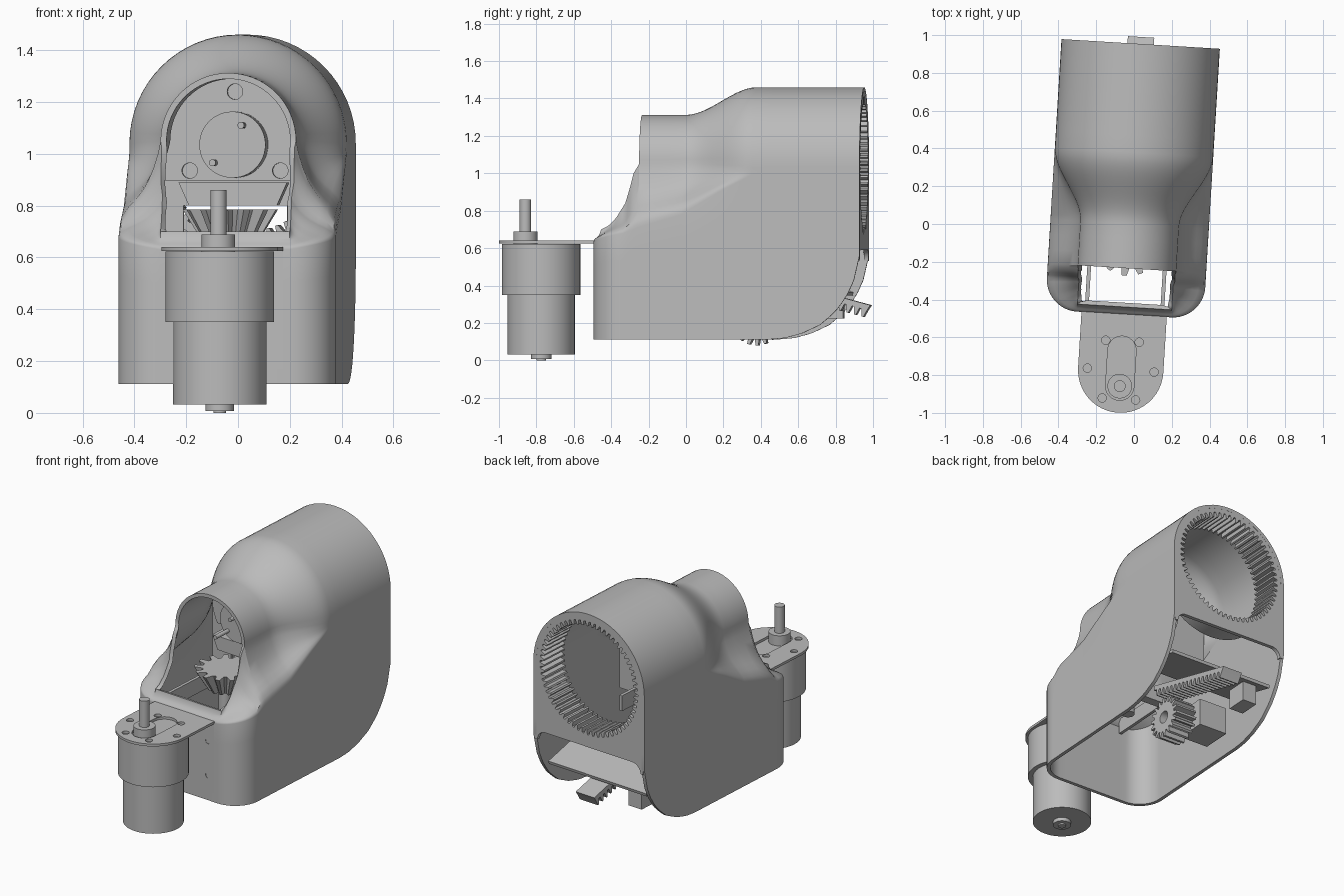
import bpy, bmesh
from math import sin, cos, pi, radians
from mathutils import Matrix, Vector

cube = bpy.data.objects.get("Cube")
if cube:
    bpy.data.objects.remove(cube, do_unlink=True)

grey = bpy.data.materials.new("plain_grey")
grey.use_nodes = True
grey.diffuse_color = (0.5, 0.5, 0.5, 1)
for node in grey.node_tree.nodes:
    if node.type == 'BSDF_PRINCIPLED':
        node.inputs["Base Color"].default_value = (0.5, 0.5, 0.5, 1)

# The whole assembly is turned slightly about the vertical axis
PLACE = Matrix.Translation((-0.023, 0, 0)) @ Matrix.Rotation(radians(-3.5), 4, 'Z')
XZ = Matrix.Rotation(pi / 2, 4, 'X')          # outline stands facing the front
YZ = Matrix.Rotation(pi / 2, 4, 'Z') @ XZ     # outline stands facing the side


def finish(obj, name, matrix):
    """Apply modifiers, clean up, colour, shade and place an object."""
    obj.name = name
    bpy.ops.object.select_all(action='DESELECT')
    obj.select_set(True)
    bpy.context.view_layer.objects.active = obj
    bpy.ops.object.convert(target='MESH')
    obj = bpy.context.view_layer.objects.active
    bm = bmesh.new()
    bm.from_mesh(obj.data)
    bmesh.ops.remove_doubles(bm, verts=bm.verts, dist=1e-5)
    bmesh.ops.recalc_face_normals(bm, faces=bm.faces)
    bm.to_mesh(obj.data)
    bm.free()
    obj.data.materials.clear()
    obj.data.materials.append(grey)
    bpy.ops.object.shade_smooth_by_angle(angle=radians(32))
    obj.matrix_world = PLACE @ matrix


def mesh_object(name, bm, matrix=Matrix(), modifiers=()):
    me = bpy.data.meshes.new(name)
    bm.to_mesh(me)
    bm.free()
    obj = bpy.data.objects.new(name, me)
    bpy.context.collection.objects.link(obj)
    for kind, settings in modifiers:
        mod = obj.modifiers.new(kind, kind)
        for key, value in settings.items():
            setattr(mod, key, value)
    finish(obj, name, matrix)


def plate(name, outlines, depth, matrix):
    """Extruded flat outline; inner outlines become holes."""
    cu = bpy.data.curves.new(name, 'CURVE')
    cu.dimensions = '2D'
    cu.fill_mode = 'BOTH'
    cu.extrude = depth / 2
    for pts in outlines:
        sp = cu.splines.new('POLY')
        sp.points.add(len(pts) - 1)
        for p, (x, y) in zip(sp.points, pts):
            p.co = (x, y, 0, 1)
        sp.use_cyclic_u = True
    obj = bpy.data.objects.new(name, cu)
    bpy.context.collection.objects.link(obj)
    finish(obj, name, matrix)


def cylinder(name, r, z0, z1, matrix=Matrix()):
    bm = bmesh.new()
    bmesh.ops.create_cone(bm, cap_ends=True, segments=48, radius1=r, radius2=r, depth=z1 - z0)
    bmesh.ops.translate(bm, verts=bm.verts, vec=(0, 0, (z0 + z1) / 2))
    mesh_object(name, bm, matrix)


def box(name, centre, size, tilt=0):
    bm = bmesh.new()
    bmesh.ops.create_cube(bm, size=1)
    bmesh.ops.scale(bm, verts=bm.verts, vec=size)
    mesh_object(name, bm, Matrix.Translation(centre) @ Matrix.Rotation(radians(tilt), 4, 'X'))


def arc(cx, cy, r, a0, a1, n=24):
    angles = [radians(a0 + (a1 - a0) * i / n) for i in range(n + 1)]
    return [(cx + r * cos(a), cy + r * sin(a)) for a in angles]


def circle(cx, cy, r, n=24):
    return arc(cx, cy, r, 0, 360, n)[:-1]


def gear(n, root, tip, cy=0.0):
    pts = []
    for i in range(n):
        for f, r in ((0.0, root), (0.3, root), (0.45, tip), (0.75, tip)):
            a = 2 * pi * (i + f) / n
            pts.append((r * cos(a), cy + r * sin(a)))
    return pts


def interp(table, v):
    if v <= table[0][0]:
        return table[0][1]
    for (a, p), (b, q) in zip(table, table[1:]):
        if v <= b:
            return p + (q - p) * (v - a) / (b - a)
    return table[-1][1]


def at(x, y, z):
    return Matrix.Translation((x, y, z))


# Housing shell: columns run from the front centre round the corner to the back
HALF, NECK = 0.42, 0.262
RIM = [(-0.44, 0.70), (-0.40, 0.72), (-0.36, 0.76), (-0.31, 0.84), (-0.285, 0.92),
       (-0.265, 1.0), (-0.235, 1.05)]
SHOULDER = [(-0.44, 0.63), (-0.31, 0.68), (-0.235, 0.71), (0, 0.78), (0.2, 0.9), (0.38, 0.99)]
BELLY = [(0.47, 0.112), (0.55, 0.118), (0.645, 0.143), (0.745, 0.19), (0.825, 0.26),
         (0.885, 0.34), (0.93, 0.44), (0.955, 0.56)]
FLARE = [(0, 0), (0.01, 0.06), (0.05, 0.14), (0.22, 0.25), (0.4, 0.34), (0.58, 0.45),
         (0.7, 0.55), (0.82, 0.68), (0.94, 0.86), (1, 1)]


def lower(outer, inner, top, bottom=0.112):
    """Wall from the bottom to the shoulder, then a concave flare to the neck."""
    shoulder = interp(SHOULDER, inner[1])
    wall = [(*outer, bottom + (shoulder - bottom) * i / 4) for i in range(4)]
    o, i = Vector(outer), Vector(inner)
    return wall + [(*o.lerp(i, f), shoulder + g * (top - shoulder)) for f, g in FLARE]


columns = []
for i in range(6):
    x = 0.05 * i
    columns.append(lower((x, -0.48), (x, -0.44), 0.70))
for i in range(1, 13):
    a = pi / 2 * i / 12
    y = -0.44 + 0.13 * i / 12
    columns.append(lower((0.25 + 0.17 * sin(a), -0.31 - 0.17 * cos(a)), (0.25, y), interp(RIM, y)))
for y in (-0.295, -0.28, -0.265, -0.25):
    columns.append(lower((HALF, y), (NECK - 0.005, y), interp(RIM, y)))
back_ys = [-0.235, -0.16, -0.08] + [0.38 * i / 14 for i in range(15)] + \
          [0.47 + 0.485 * i / 16 for i in range(17)]
for y in back_ys:
    t = min(1, max(0, y / 0.38))
    b = t * t * (3 - 2 * t)
    neck = NECK + (HALF - NECK) * b
    mid = 1.05 - 0.01 * b
    col = lower((HALF, y), (neck, y), mid, interp(BELLY, y))
    col += [(x, y, z) for x, z in arc(0, mid, neck, 0, 90, 16)[1:]]
    columns.append(col)

bm = bmesh.new()
grid = [[bm.verts.new(p) for p in col] for col in columns]
for c, d in zip(grid, grid[1:]):
    for r in range(min(len(c), len(d)) - 1):
        bm.faces.new((c[r], d[r], d[r + 1], c[r + 1]))
mesh_object("housing_shell", bm, Matrix(), [
    ('MIRROR', dict(use_clip=True, merge_threshold=0.001)),
    ('SOLIDIFY', dict(thickness=0.023, offset=-1, use_even_offset=False))])

# Back wall with the internal ring gear
ring = gear(60, 0.37, 0.34, 1.04)
corner = arc(-0.33, 0.53, 0.06, 180, 90, 8)
back = arc(0, 1.04, 0.41, 0, 180, 48) + [(-0.41, 0.53)] + corner
back += [(-x, y) for x, y in reversed(corner)] + [(0.41, 0.53)]
plate("back_wall", [back, ring], 0.025, at(0, 0.942, 0) @ XZ)
plate("ring_gear", [circle(0, 1.04, 0.405, 64), ring], 0.18, at(0, 0.85, 0) @ XZ)

# Motor bracket: drilled top plate and a flange let into the front wall
holes = [circle(0.177 * cos(k * pi / 3), -0.775 + 0.177 * sin(k * pi / 3), 0.022) for k in range(6)]
slot = arc(0, -0.67, 0.075, 0, 180) + arc(0, -0.86, 0.075, 180, 360)
tongue = arc(0, -0.775, 0.226, 180, 360) + [(0.226, -0.46), (-0.226, -0.46)]
plate("motor_bracket", [tongue, slot] + holes, 0.016, at(0, 0, 0.632))
flange = [(-0.226, 0.17), (0.226, 0.17), (0.226, 0.632), (-0.226, 0.632)]
screws = [circle(x, z, 0.018) for x in (-0.18, 0.18) for z in (0.275, 0.5)]
plate("bracket_flange", [flange] + screws, 0.016, at(0, -0.474, 0) @ XZ)

# Front motor, stacked from the bottom up
for name, r, z0, z1, y in (("motor_end_pin", 0.025, 0, 0.02, -0.775),
                           ("motor_end_boss", 0.055, 0.008, 0.04, -0.775),
                           ("motor_can", 0.18, 0.032, 0.36, -0.775),
                           ("gearbox", 0.21, 0.35, 0.622, -0.775),
                           ("shaft_collar", 0.065, 0.61, 0.688, -0.86),
                           ("output_shaft", 0.031, 0.68, 0.86, -0.86)):
    cylinder(name, r, z0, z1, at(0, y, 0))

# Inner bulkhead with blind mounting holes, its round motor and two pins
bulkhead = arc(0, 1.05, 0.32, -29, 209, 40)
mounts = [circle(x, z, 0.03) for x, z in ((0, 1.24), (-0.175, 0.935), (0.175, 0.935))]
plate("bulkhead", [bulkhead] + mounts, 0.03, at(0, 0.2, 0) @ XZ)
legs = [(-0.34, 0.62), (-0.2, 0.62), (-0.2, 0.8), (0.2, 0.8), (0.2, 0.62), (0.34, 0.62)]
plate("bulkhead_backing", [arc(0, 1.05, 0.34, 0, 180, 40) + legs], 0.02, at(0, 0.225, 0) @ XZ)
cylinder("inner_motor", 0.128, -0.25, -0.02, at(0, 0, 1.035) @ XZ)
for x, z in ((0.04, 1.11), (-0.07, 0.965)):
    cylinder("motor_pin", 0.013, -0.05, 0.1, at(x, 0, z) @ XZ)
block = [(-0.17, 0.8), (0.17, 0.8), (0.21, 0.89), (-0.21, 0.89)]
plate("cross_block", [block], 0.14, at(0, 0.12, 0) @ XZ)

# Bevel gear, wide end up
bm = bmesh.new()
rings = [[bm.verts.new((x * s, y * s, z)) for x, y in gear(13, 0.135, 0.185)]
         for s, z in ((0.55, 0.65), (1.0, 0.785))]
n = len(rings[0])
for i in range(n):
    j = (i + 1) % n
    bm.faces.new((rings[0][i], rings[0][j], rings[1][j], rings[1][i]))
bm.faces.new(rings[1])
bm.faces.new(rings[0][::-1])
mesh_object("bevel_gear", bm, at(0, -0.09, 0))
cylinder("bevel_shaft", 0.04, 0.48, 0.66, at(0, -0.09, 0))

# Side rails and carriage frame
for x in (-0.2, 0.2):
    box("side_rail", (x, -0.02, 0.62), (0.02, 0.84, 0.1))
box("cross_beam", (0, 0.16, 0.5), (0.42, 0.06, 0.1))
box("carriage_plate", (0, 0.67, 0.41), (0.74, 0.42, 0.02), -15)
box("carriage_foot", (-0.25, 0.76, 0.29), (0.1, 0.14, 0.13))
box("drive_motor", (-0.2, 0.42, 0.25), (0.2, 0.2, 0.18))

# Sloping rack and its pinion
profile = [(0, 0)]
for k in range(17):
    profile += [(0.01 + 0.042 * k + d, h) for d, h in
                ((0, -0.03), (0.01, -0.07), (0.02, -0.07), (0.03, -0.03))]
profile += [(0.74, -0.03), (0.74, 0)]
tilt = radians(15)
rack = [(0.992 - s * cos(tilt) + h * sin(tilt), 0.295 + s * sin(tilt) + h * cos(tilt))
        for s, h in profile]
plate("rack", [rack], 0.14, YZ)
plate("pinion", [gear(18, 0.1, 0.135), circle(0, 0, 0.04)], 0.15, at(0, 0.38, 0.215) @ YZ)
